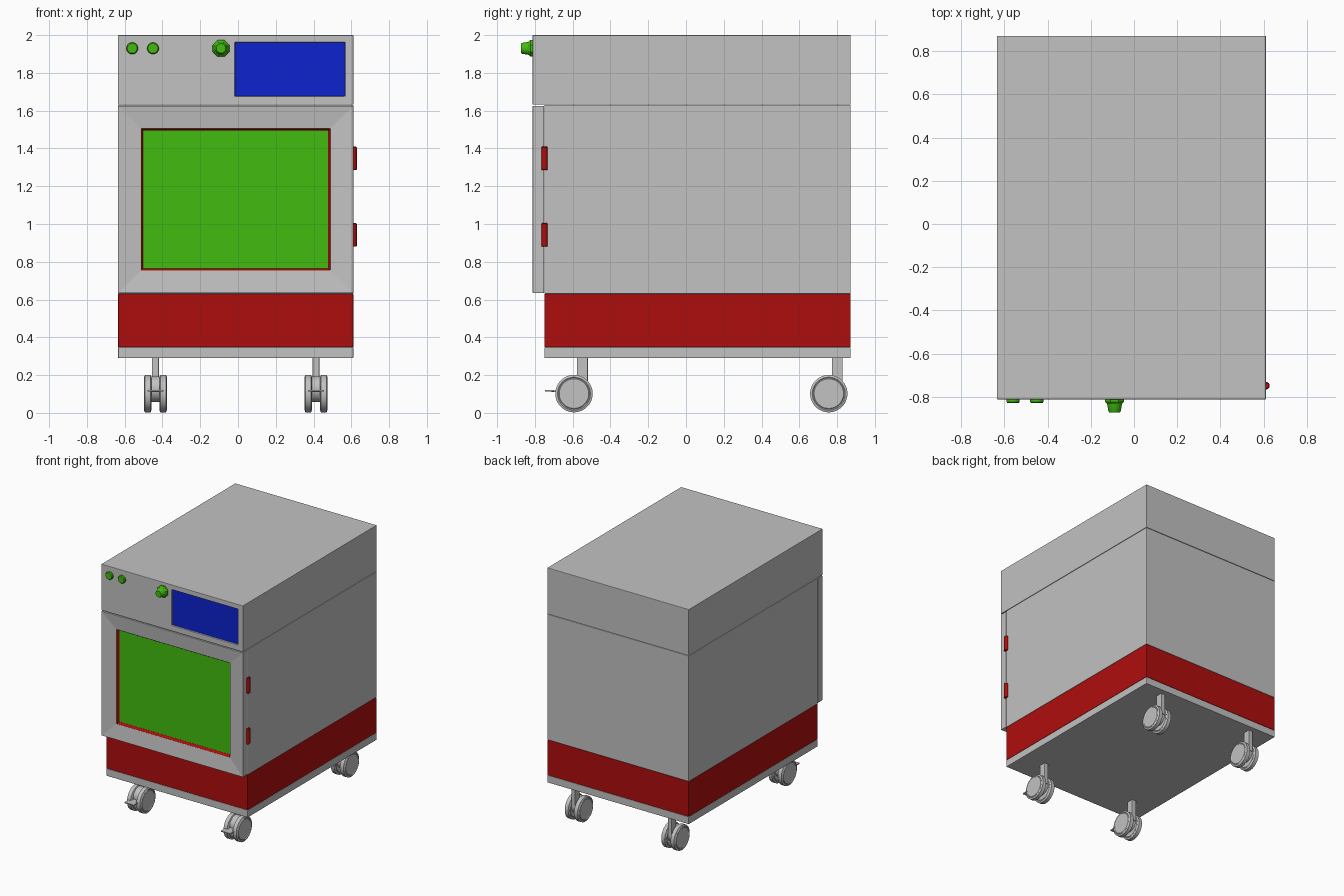
import bpy
import bmesh
from math import pi, radians
from mathutils import Matrix, Vector

cube = bpy.data.objects.get("Cube")
if cube:
    bpy.data.objects.remove(cube, do_unlink=True)


def material(name, color):
    m = bpy.data.materials.new(name)
    m.use_nodes = True
    m.diffuse_color = (*color, 1)
    m.node_tree.nodes["Principled BSDF"].inputs["Base Color"].default_value = (*color, 1)
    return m


GREY = material("light grey", (0.54, 0.54, 0.54))
RED = material("deep red", (0.43, 0.004, 0.004))
GREEN = material("bright green", (0.054, 0.5, 0.005))
BLUE = material("screen blue", (0.004, 0.016, 0.63))

# Shared cabinet limits
LEFT, RIGHT, BACK = -0.635, 0.611, 0.872
FRONT, SHELL_FRONT = -0.812, -0.75
MID = (LEFT + RIGHT) / 2


def finish(bm, name, mats, bevel=0.0, smooth=False):
    bmesh.ops.recalc_face_normals(bm, faces=bm.faces)
    mesh = bpy.data.meshes.new(name)
    bm.to_mesh(mesh)
    bm.free()
    for m in mats:
        mesh.materials.append(m)
    obj = bpy.data.objects.new(name, mesh)
    bpy.context.collection.objects.link(obj)
    if bevel:
        mod = obj.modifiers.new("soft edges", "BEVEL")
        mod.width, mod.segments = bevel, 2
        mod.limit_method, mod.angle_limit = "ANGLE", radians(40)
    if smooth:
        bpy.ops.object.select_all(action="DESELECT")
        obj.select_set(True)
        bpy.context.view_layer.objects.active = obj
        bpy.ops.object.shade_smooth_by_angle(angle=radians(35))
    return obj


def box(name, x, y, z, mat, bevel=0.004):
    bm = bmesh.new()
    bmesh.ops.create_cube(bm, size=1)
    for v in bm.verts:
        v.co = Vector(sum(r) / 2 + c * (r[1] - r[0]) for r, c in zip((x, y, z), v.co))
    return finish(bm, name, [mat], bevel)


def lathe(name, profile, origin, axis, mat, sides=32, smooth=True):
    """Stack of (offset, radius) rings along an axis, closed at both ends."""
    bm = bmesh.new()
    turn = Vector((0, 0, 1)).rotation_difference(Vector(axis)).to_matrix().to_4x4()
    rings = []
    for h, r in profile:
        rings.append([bm.verts.new(Matrix.Rotation(2 * pi * (i + 0.5) / sides, 3, "Z")
                                   @ Vector((r, 0, h))) for i in range(sides)])
    for a, b in zip(rings, rings[1:]):
        for i in range(sides):
            j = (i + 1) % sides
            bm.faces.new((a[i], a[j], b[j], b[i]))
    bm.faces.new(rings[0])
    bm.faces.new(rings[-1])
    bm.transform(Matrix.Translation(origin) @ turn)
    return finish(bm, name, [mat], smooth=smooth)


def recessed_box(name, z, back, hole_x, hole_z, lip, depth, taper, wall, floor):
    """Cabinet-wide box whose front has a framed pocket."""
    bm = bmesh.new()

    def ring(x, y, z):
        return [bm.verts.new((px, y, pz)) for px, pz in
                ((x[0], z[0]), (x[1], z[0]), (x[1], z[1]), (x[0], z[1]))]

    def shrink(r):
        return (r[0] + taper, r[1] - taper)

    loops = [ring((LEFT, RIGHT), back, z), ring((LEFT, RIGHT), FRONT, z),
             ring(hole_x, FRONT + lip, hole_z),
             ring(shrink(hole_x), FRONT + lip + depth, shrink(hole_z))]
    bm.faces.new(loops[0])
    for k, (a, b) in enumerate(zip(loops, loops[1:])):
        for i in range(4):
            j = (i + 1) % 4
            face = bm.faces.new((a[i], a[j], b[j], b[i]))
            face.material_index = 1 if k == 2 else 0
    bm.faces.new(loops[3]).material_index = 2
    return finish(bm, name, [GREY, wall, floor], 0.003)


# Cabinet
box("bottom_plate", (LEFT, RIGHT), (SHELL_FRONT, BACK), (0.29, 0.348), GREY)
box("base_band", (LEFT, RIGHT), (SHELL_FRONT, BACK), (0.348, 0.63), RED)
box("chamber_shell", (LEFT, RIGHT), (SHELL_FRONT, BACK), (0.63, 1.63), GREY)
recessed_box("control_head", (1.632, 2.0), BACK, (-0.017, 0.567), (1.676, 1.962),
             0, 0.012, 0, GREY, BLUE)
recessed_box("door", (0.635, 1.626), SHELL_FRONT - 0.002, (-0.513, 0.488), (0.755, 1.506),
             0.014, 0.025, 0.01, RED, GREEN)

# Door hinges
for label, z in (("lower", 0.88), ("upper", 1.285)):
    lathe(label + "_hinge", [(0, 0.013), (0.004, 0.017), (0.12, 0.017), (0.124, 0.013)],
          (0.612, -0.749, z), (0, 0, 1), RED, 20)

# Buttons and dial
for label, x in (("outer", -0.56), ("inner", -0.45)):
    lathe(label + "_button", [(-0.005, 0.031), (0.012, 0.031), (0.018, 0.026)],
          (x, FRONT, 1.93), (0, -1, 0), GREEN, 24)
lathe("dial_collar", [(-0.005, 0.048), (0.012, 0.047), (0.022, 0.037)],
      (-0.09, FRONT, 1.93), (0, -1, 0), GREEN, 8, False)
lathe("dial_grip", [(0.01, 0.037), (0.055, 0.029), (0.061, 0.025)],
      (-0.09, FRONT, 1.93), (0, -1, 0), GREEN, 24)


# Twin-wheel casters
def caster(label, x, y, brake):
    z, r = 0.102, 0.099
    wheel = [(-0.02, 0.078), (-0.017, 0.082), (-0.02, 0.087), (-0.015, r),
             (0.015, r), (0.02, 0.087), (0.017, 0.082), (0.02, 0.078)]
    for side, dx in (("right", -0.041), ("left", 0.041)):
        lathe(f"{label}_{side}_wheel", wheel, (x + dx, y, z), (1, 0, 0), GREY, 40)
    lathe(label + "_hub", [(-0.024, 0.068), (0.024, 0.068)],
          (x, y, 0.126), (1, 0, 0), GREY, 32)
    box(label + "_stem", (x - 0.018, x + 0.018), (y + 0.016, y + 0.073),
        (0.12, 0.293), GREY, 0.003)
    if brake:
        box(label + "_brake_arm", (x - 0.02, x + 0.02), (y - 0.12, y - 0.04),
            (0.11, 0.119), GREY, 0.002)
        box(label + "_brake_pedal", (x - 0.042, x + 0.042), (y - 0.153, y - 0.105),
            (0.112, 0.121), GREY, 0.002)


for end, y in (("front", -0.593), ("back", 0.756)):
    for side, dx in (("right", -0.425), ("left", 0.425)):
        caster(f"{end}_{side}_caster", MID + dx, y, end == "front")
